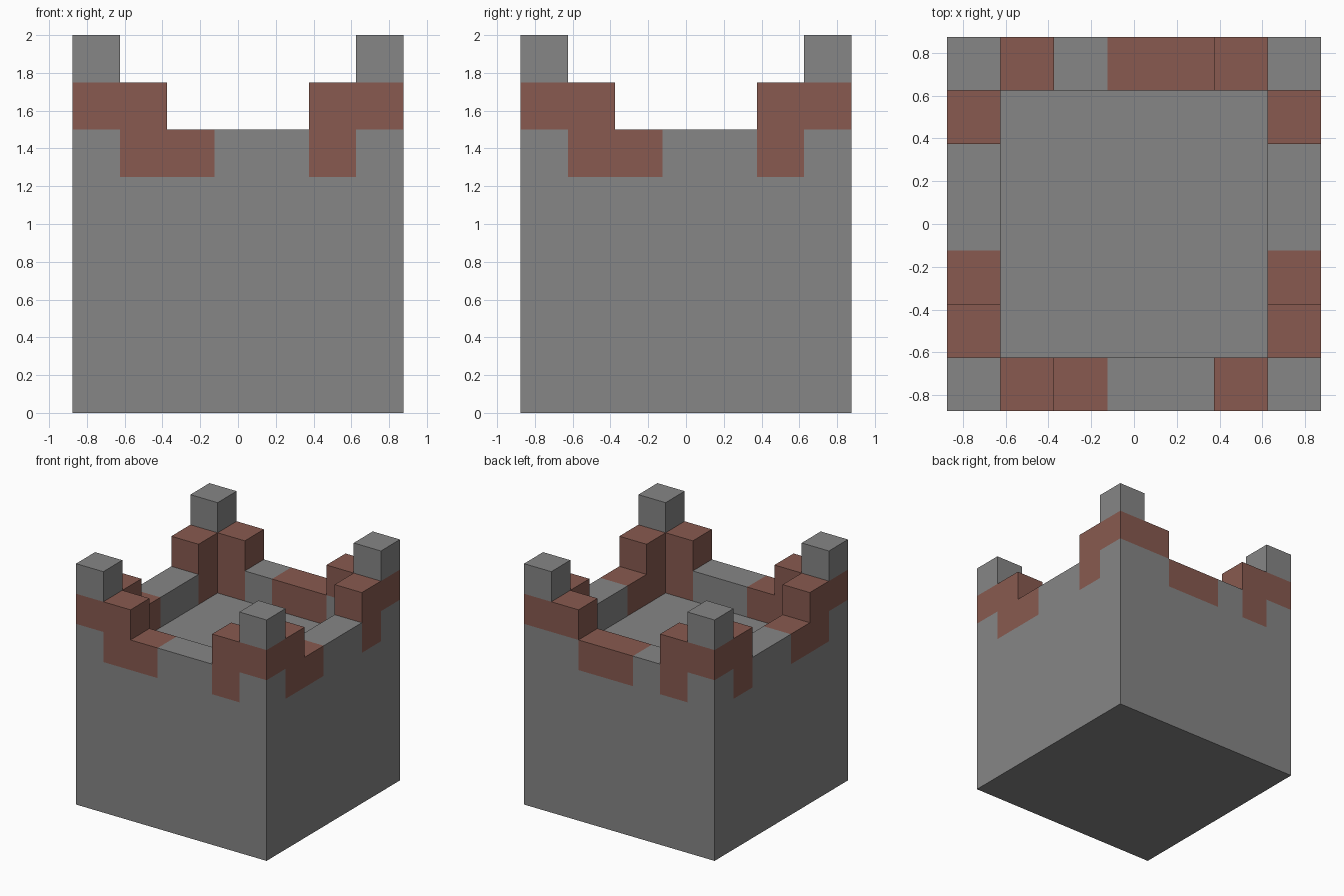
import bpy
import bmesh
from mathutils import Vector

default = bpy.data.objects.get("Cube")
if default:
    bpy.data.objects.remove(default, do_unlink=True)

N = 7              # stones per side
S = 0.25           # stone size
LAST = N - 1
HALF = N * S / 2
FLOOR = 5 * S      # height of the roof floor


def material(name, rgb):
    m = bpy.data.materials.new(name)
    m.use_nodes = True
    m.diffuse_color = (*rgb, 1)
    m.node_tree.nodes["Principled BSDF"].inputs["Base Color"].default_value = (*rgb, 1)
    return m


def cell(p):
    """Grid indices of the stone that holds a point."""
    return int((p.x + HALF) // S), int((p.y + HALF) // S), int(p.z // S)


def raise_stones(bm, level, rule):
    """Extrude the top faces at one level whose stone meets the rule."""
    faces = []
    for f in bm.faces:
        c = f.calc_center_median()
        if abs(c.z - level) < 0.01 and rule(*cell(c)[:2]):
            faces.append(f)
    new = bmesh.ops.extrude_face_region(bm, geom=faces)["geom"]
    verts = [v for v in new if isinstance(v, bmesh.types.BMVert)]
    bmesh.ops.translate(bm, verts=verts, vec=(0, 0, S))


def edge_distance(i):
    return min(i, LAST - i)


def is_rim(i, j):
    return min(edge_distance(i), edge_distance(j)) == 0


def is_step(i, j):
    return is_rim(i, j) and edge_distance(i) + edge_distance(j) <= 1


def is_corner(i, j):
    return edge_distance(i) + edge_distance(j) == 0


def is_brick(i, j, k):
    """Brick stones: the whole step course and part of the rim course."""
    if k == 6:
        return True
    if k != 5 or not is_rim(i, j):
        return False
    if j == LAST:
        return i in (1, 3, 4)
    return (i if j == 0 else j) in (1, 2, 5)


# Solid body: gridded roof floor with walls pulled down to the ground
bm = bmesh.new()
bmesh.ops.create_grid(bm, x_segments=N, y_segments=N, size=HALF)
bmesh.ops.translate(bm, verts=bm.verts, vec=(0, 0, FLOOR))
border = [e for e in bm.edges if e.is_boundary]
new = bmesh.ops.extrude_edge_only(bm, edges=border)["geom"]
bmesh.ops.translate(bm, verts=[v for v in new if isinstance(v, bmesh.types.BMVert)],
                    vec=(0, 0, -FLOOR))
bmesh.ops.holes_fill(bm, edges=[e for e in bm.edges if e.is_boundary], sides=0)

# Rim wall, stepped corners and corner posts
raise_stones(bm, FLOOR, is_rim)
raise_stones(bm, FLOOR + S, is_step)
raise_stones(bm, FLOOR + 2 * S, is_corner)
bmesh.ops.recalc_face_normals(bm, faces=bm.faces)

# Colour each face by the stone just behind it
for f in bm.faces:
    f.smooth = False
    inside = f.calc_center_median() - Vector(f.normal) * S / 2
    f.material_index = int(is_brick(*cell(inside)))

mesh = bpy.data.meshes.new("battlement_tower")
bm.to_mesh(mesh)
bm.free()
mesh.materials.append(material("grey_stone", (0.238, 0.238, 0.238)))
mesh.materials.append(material("red_brown_brick", (0.246, 0.102, 0.079)))
tower = bpy.data.objects.new("battlement_tower", mesh)
bpy.context.collection.objects.link(tower)
